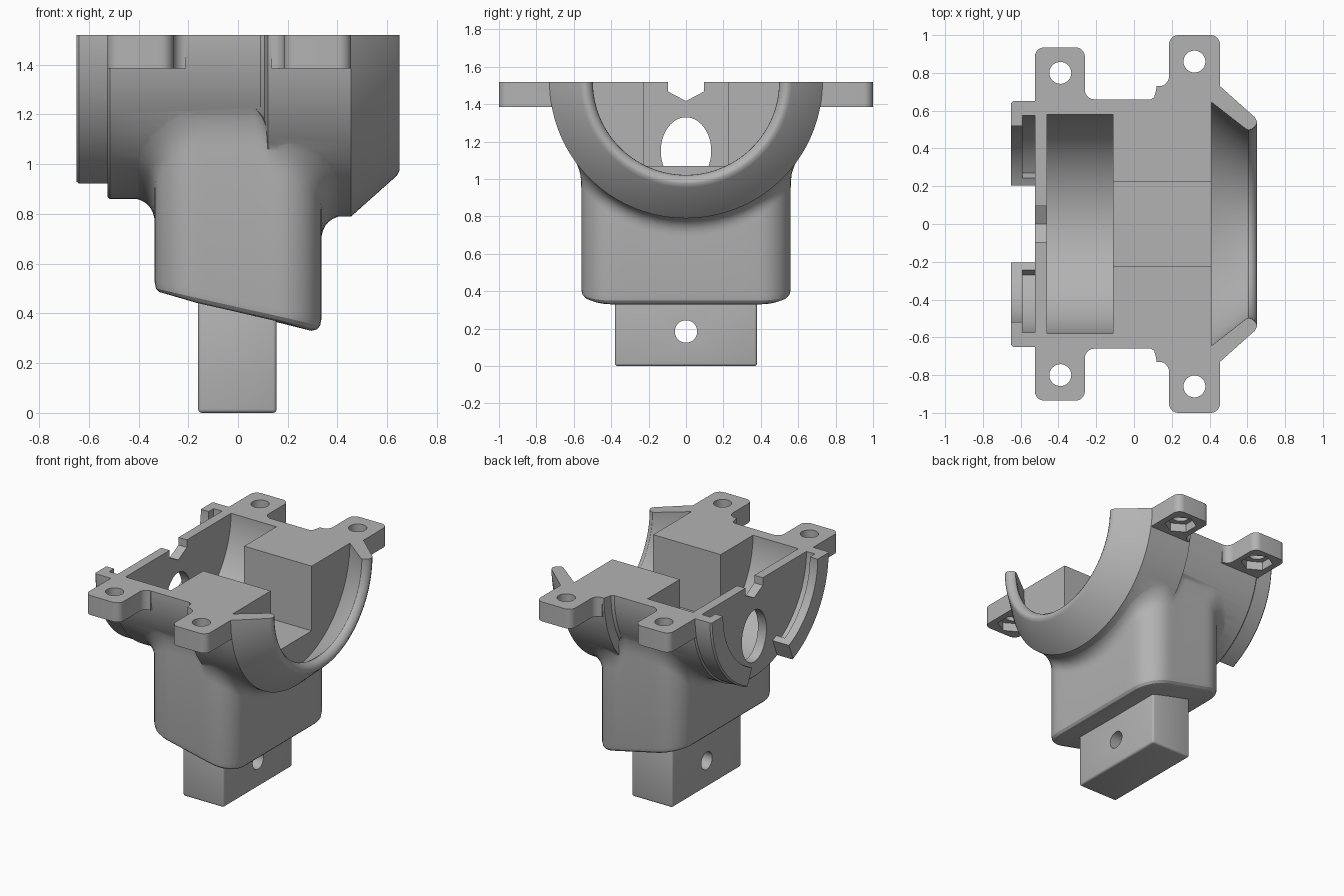
import bpy, bmesh
from math import sin, cos, pi, radians, sqrt, hypot
from mathutils import Matrix

TOP = 1.52      # height of the split plane and of the bore axis

if "Cube" in bpy.data.objects:
    bpy.data.objects.remove(bpy.data.objects["Cube"], do_unlink=True)

grey = bpy.data.materials.new("plain grey")
grey.use_nodes = True
grey.diffuse_color = (0.45, 0.45, 0.45, 1)
grey.node_tree.nodes["Principled BSDF"].inputs["Base Color"].default_value = (0.45, 0.45, 0.45, 1)


def finish(name, bm):
    bmesh.ops.remove_doubles(bm, verts=bm.verts, dist=1e-5)
    bmesh.ops.recalc_face_normals(bm, faces=bm.faces)
    mesh = bpy.data.meshes.new(name)
    bm.to_mesh(mesh)
    bm.free()
    mesh.materials.append(grey)
    ob = bpy.data.objects.new(name, mesh)
    bpy.context.collection.objects.link(ob)
    return ob


def loft(name, rings, closed=False):
    """Skin between equal rings of points and cap the two ends."""
    bm = bmesh.new()
    rows = [[bm.verts.new(p) for p in ring] for ring in rings]
    n = len(rows[0])
    for a, b in zip(rows, rows[1:]):
        for i in range(n):
            j = (i + 1) % n
            quad = [a[i], a[j], b[j], b[i]]
            if (a[i].co - b[i].co).length < 1e-6 and (a[j].co - b[j].co).length < 1e-6:
                continue
            bm.faces.new(quad)
    bm.faces.new(rows[0])
    bm.faces.new(rows[-1])
    return finish(name, bm)


def revolve(name, profile, a0=-96, a1=96, steps=72):
    """Turn an (x, radius) outline about the bore axis; 0 degrees is straight down."""
    angles = [radians(a0 + (a1 - a0) * i / steps) for i in range(steps + 1)]
    return loft(name, [[(x, r * sin(a), TOP - r * cos(a)) for x, r in profile] for a in angles])


def prism(name, outline, z0, z1):
    return loft(name, [[(x, y, z) for x, y in outline] for z in (z0, z1)])


def box(name, x0, x1, y0, y1, z0, z1):
    return prism(name, [(x0, y0), (x1, y0), (x1, y1), (x0, y1)], z0, z1)


def rod(name, place, r, length, sides=32):
    bm = bmesh.new()
    bmesh.ops.create_cone(bm, cap_ends=True, segments=sides, radius1=r, radius2=r,
                          depth=length, matrix=place)
    return finish(name, bm)


def combine(target, other, operation):
    mod = target.modifiers.new("join", 'BOOLEAN')
    mod.operation, mod.object, mod.solver = operation, other, 'EXACT'
    bpy.context.view_layer.objects.active = target
    bpy.ops.object.modifier_apply(modifier=mod.name)
    bpy.data.objects.remove(other, do_unlink=True)


def arc(cx, cy, r, a0, a1, n=8):
    return [(cx + r * cos(radians(a0 + (a1 - a0) * i / n)),
             cy + r * sin(radians(a0 + (a1 - a0) * i / n))) for i in range(n + 1)]


# Outer shell: barrel, wider collar and cone end
body = revolve("clamp_body", [(-.525, 0), (-.525, .65), (-.515, .66), (.09, .66), (.107, .672),
                              (.115, .70), (.12, .73), (.455, .73), (.64, .565), (.65, .545), (.65, 0)])


# Neck: rounded block with a sloped underside, flaring into the barrel
def neck_outline(hx=.335, hy=.56, r=.17, straight=10):
    corners = []
    for sx, sy, a in ((1, 1, 0), (-1, 1, 90), (-1, -1, 180), (1, -1, 270)):
        corners.append([(sx * (hx - r) + r * cos(t), sy * (hy - r) + r * sin(t), cos(t), sin(t))
                        for t in (radians(a + 90 * i / 8) for i in range(9))])
    pts = []
    for k, corner in enumerate(corners):
        pts += corner
        p, q = corner[-1], corners[(k + 1) % 4][0]
        for i in range(1, straight):
            f = i / straight
            pts.append((p[0] + (q[0] - p[0]) * f, p[1] + (q[1] - p[1]) * f, p[2], p[3]))
    return pts


def barrel_z(x, y):
    f = min(max((x - .07) / .08, 0), 1)
    radius = .66 + .07 * f * f * (3 - 2 * f)
    return TOP - sqrt(max(radius ** 2 - y * y, .001))


outline = neck_outline()
rings = [[(x + nx * d, y + ny * d, .405 - .224 * x + h) for x, y, nx, ny in outline]
         for d, h in ((-.04, 0), (-.018, .006), (-.005, .02), (0, .045))]
for step in range(9):
    t = step / 8
    ring = []
    for x, y, nx, ny in outline:
        d = .11 * abs(nx) + .03 * abs(ny)
        meet = barrel_z(x, y)
        end = barrel_z(x + nx * d, y + ny * d) + .006
        z = (1 - t) ** 2 * (meet - .1) + 2 * t * (1 - t) * meet + t * t * end
        ring.append((x + nx * d * t * t, y + ny * d * t * t, z))
    rings.append(ring)
rings.append([(x * .7, y * .6, 1.35) for x, y, nx, ny in outline])
combine(body, loft("neck", rings), 'UNION')

# Two curved lips on the back end
for side in (1, -1):
    lip = revolve("lip", [(-.65, .52), (-.65, .64), (-.64, .65), (-.5, .65), (-.5, .52)],
                  side * 23, side * 96, 32)
    combine(body, lip, 'UNION')

# Bolt ears with rounded tips and flared roots
ears = ((-.525, -.26, .935, .66, -.39, .80), (.185, .455, 1.0, .73, .32, .86))
for x0, x1, tip, root, hx, hy in ears:
    for side in (1, -1):
        r = .05
        pts = arc(x1 - r, tip - r, r, 0, 90) + arc(x0 + r, tip - r, r, 90, 180)
        if x0 < 0:
            pts += [(x0, .4), (x1 + r, .4)] + arc(x1 + r, root + r, r, 270, 180)
        else:
            pts += arc(x0 - r, root + r, r, 0, -90) + [(x0 - r, .4), (x1, .4)]
        ear = prism("ear", [(x, side * y) for x, y in pts], 1.385, 1.58)
        combine(body, ear, 'UNION')

# Hollows: wide chamber, cone mouth and middle channel
combine(body, revolve("chamber", [(-.46, 0), (-.46, .58), (-.11, .58), (-.11, 0)], -110, 110), 'DIFFERENCE')
combine(body, revolve("mouth", [(.41, 0), (.41, .645), (.59, .505), (.605, .498), (.62, .5),
                                (.64, .515), (.66, .55), (.66, 0)], -110, 110), 'DIFFERENCE')
combine(body, box("channel", -.2, .5, -.225, .225, 1.07, 1.8), 'DIFFERENCE')
for side in (1, -1):
    groove = revolve("groove", [(-.59, .5), (-.59, .575), (-.525, .575), (-.525, .5)],
                     side * 28, side * 110, 32)
    combine(body, groove, 'DIFFERENCE')

# Openings in the back wall: oval window and wire notch
window = rod("window", Matrix.Translation((-.5, 0, 1.15)) @ Matrix.Diagonal((1, .135, .18, 1))
             @ Matrix.Rotation(pi / 2, 4, 'Y'), 1, .3, 48)
combine(body, window, 'DIFFERENCE')
notch = [(.095, 1.7), (.095, 1.467), (0, 1.417), (-.095, 1.467), (-.095, 1.7)]
combine(body, loft("notch", [[(x, y, z) for y, z in notch] for x in (-.6, -.4)]), 'DIFFERENCE')

# Bolt holes and hexagonal nut pockets
for x0, x1, tip, root, hx, hy in ears:
    for side in (1, -1):
        at = Matrix.Translation((hx, side * hy, 1.45))
        combine(body, rod("bolt_hole", at, .058, .5), 'DIFFERENCE')
        pocket = Matrix.Translation((hx, side * hy, 1.385))
        combine(body, rod("nut_pocket", pocket, .105, .12, 6), 'DIFFERENCE')

# Level split face
combine(body, box("split", -2, 2, -2, 2, TOP, 3), 'DIFFERENCE')

# Mounting tang with a cross hole
tang = box("mounting_tang", -.16, .155, -.38, .38, 0, .45)
bevel = tang.modifiers.new("soft_edges", 'BEVEL')
bevel.width, bevel.segments = .015, 3
bpy.context.view_layer.objects.active = tang
bpy.ops.object.modifier_apply(modifier=bevel.name)
pin = Matrix.Translation((0, 0, .185)) @ Matrix.Rotation(pi / 2, 4, 'Y')
combine(tang, rod("pin_hole", pin, .06, 1), 'DIFFERENCE')

for ob in (body, tang):
    bpy.ops.object.select_all(action='DESELECT')
    ob.select_set(True)
    bpy.context.view_layer.objects.active = ob
    bpy.ops.object.shade_smooth_by_angle(angle=radians(30))
